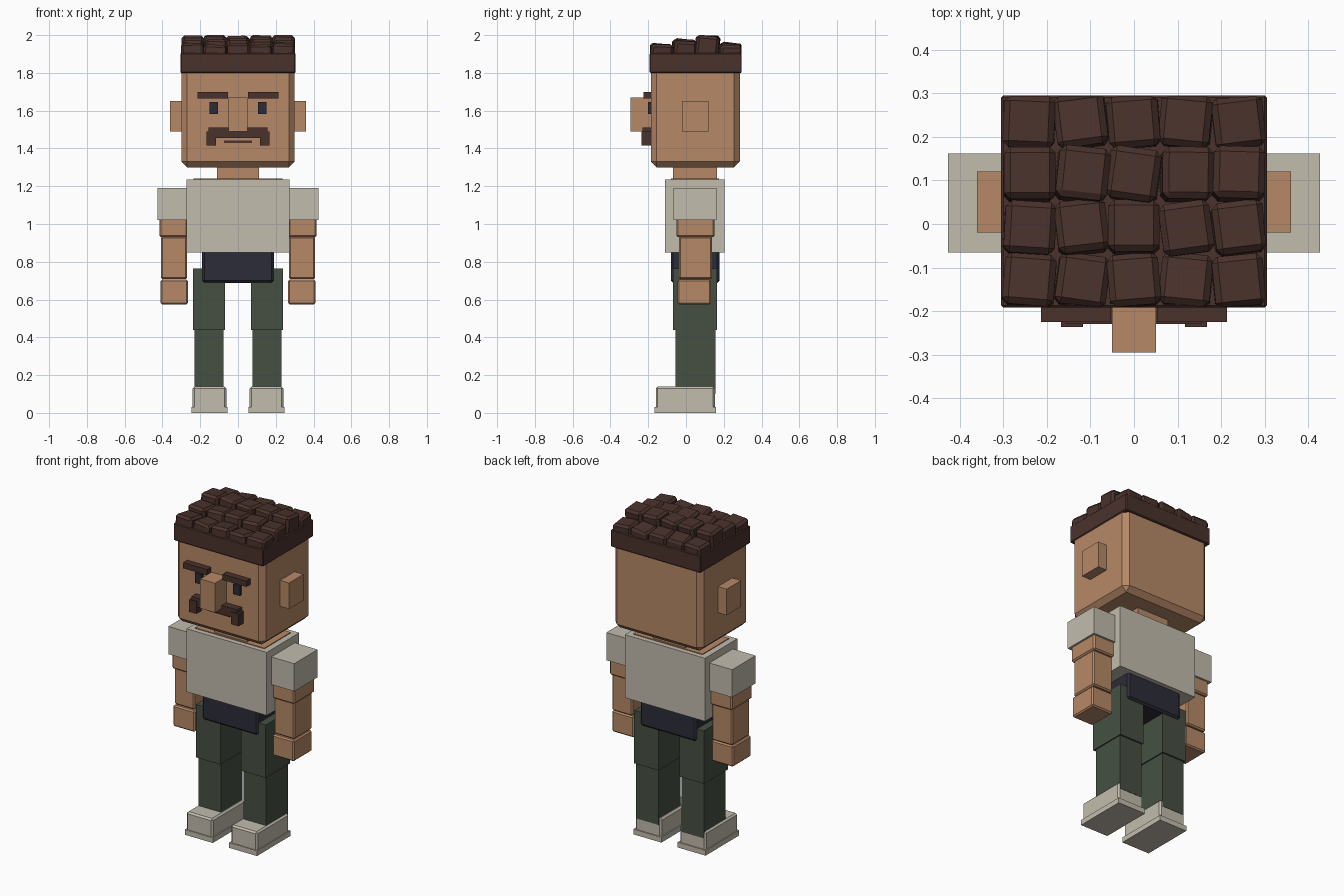
import bpy, bmesh, math, random
from mathutils import Matrix, Vector

cube = bpy.data.objects.get("Cube")
if cube:
    bpy.data.objects.remove(cube, do_unlink=True)
random.seed(4)


def material(name, r, g, b):
    col = [(c / 255 / 12.92) if c < 11 else ((c / 255 + 0.055) / 1.055) ** 2.4 for c in (r, g, b)] + [1]
    m = bpy.data.materials.new(name)
    m.use_nodes = True
    m.diffuse_color = col
    m.node_tree.nodes["Principled BSDF"].inputs["Base Color"].default_value = col
    return m


skin = material("skin", 183, 137, 103)
cloth = material("off_white", 194, 188, 174)
brown = material("dark_brown", 74, 50, 44)
green = material("dark_green", 70, 80, 67)
navy = material("navy", 44, 44, 56)


def finish(name, mat, bm):
    me = bpy.data.meshes.new(name)
    bm.to_mesh(me)
    bm.free()
    me.materials.append(mat)
    ob = bpy.data.objects.new(name, me)
    bpy.context.collection.objects.link(ob)
    return ob


def add_box(bm, x, y, z, bevel=0.0, turn=None):
    """Add a box spanning the ranges x, y, z, optionally chamfered and turned."""
    size = [b - a for a, b in (x, y, z)]
    centre = Vector([(a + b) / 2 for a, b in (x, y, z)])
    part = bmesh.new()
    bmesh.ops.create_cube(part, size=1)
    bmesh.ops.scale(part, vec=size, verts=part.verts)
    if bevel:
        bmesh.ops.bevel(part, geom=part.edges[:], offset=bevel, segments=1,
                        affect='EDGES', profile=0.5)
    mat = Matrix.Translation(centre) @ (turn or Matrix())
    bmesh.ops.transform(part, matrix=mat, verts=part.verts)
    tmp = bpy.data.meshes.new("tmp")
    part.to_mesh(tmp)
    part.free()
    bm.from_mesh(tmp)
    bpy.data.meshes.remove(tmp)


def box(name, mat, x, y, z, bevel=0.0):
    bm = bmesh.new()
    add_box(bm, x, y, z, bevel)
    return finish(name, mat, bm)


def pair(name, mat, x, y, z, bevel=0.0):
    """The same box on the left (+x) and the right."""
    box("left_" + name, mat, x, y, z, bevel)
    box("right_" + name, mat, (-x[1], -x[0]), y, z, bevel)


# Head and face
box("head", skin, (-0.3, 0.3), (-0.185, 0.285), (1.3, 1.83), 0.03)
box("nose", skin, (-0.05, 0.05), (-0.295, -0.17), (1.49, 1.67))
pair("ear", skin, (0.28, 0.36), (-0.02, 0.12), (1.49, 1.65))
pair("eye", navy, (0.106, 0.152), (-0.2, -0.17), (1.583, 1.645))
pair("eyebrow", brown, (0.053, 0.214), (-0.225, -0.17), (1.665, 1.7))
box("mouth", brown, (-0.075, 0.075), (-0.19, -0.18), (1.428, 1.442))
bm = bmesh.new()
add_box(bm, (-0.165, 0.165), (-0.225, -0.17), (1.455, 1.49))
for s in (-1, 1):
    add_box(bm, sorted((s * 0.05, s * 0.155)), (-0.23, -0.17), (1.455, 1.51))
    add_box(bm, sorted((s * 0.117, s * 0.168)), (-0.236, -0.17), (1.415, 1.49))
finish("moustache", brown, bm)

# Hair: a solid band topped by rows of jumbled blocks
box("hair_band", brown, (-0.305, 0.305), (-0.192, 0.295), (1.8, 1.905), 0.005)
bm = bmesh.new()
row_tops = (1.955, 1.98, 2.0, 1.96)
for row, top in enumerate(row_tops):
    y = -0.132 + row * 0.122
    for col in range(5):
        x = (col - 2) * 0.12
        turn = (Matrix.Rotation(math.radians(random.uniform(-9, 9)), 4, 'Z')
                @ Matrix.Rotation(math.radians(random.uniform(-8, 0)), 4, 'X')
                @ Matrix.Rotation(math.radians(random.uniform(-4, 4)), 4, 'Y'))
        add_box(bm, (x - 0.059, x + 0.059), (y - 0.06, y + 0.06),
                (1.84, top - random.uniform(0, 0.012)), 0.014, turn)
for v in bm.verts:
    v.co.x = max(-0.303, min(0.303, v.co.x))
    v.co.y = max(-0.19, min(0.293, v.co.y))
    v.co.z = max(1.82, min(2.0, v.co.z))
finish("hair_blocks", brown, bm)

# Torso
box("neck", skin, (-0.11, 0.11), (-0.07, 0.165), (1.2, 1.32))
box("chest", skin, (-0.235, 0.235), (-0.08, 0.175), (0.9, 1.24))
box("shirt", cloth, (-0.272, 0.272), (-0.11, 0.205), (0.848, 1.235))
box("pelvis", navy, (-0.19, 0.19), (-0.08, 0.177), (0.688, 0.9), 0.012)

# Arms
pair("sleeve", cloth, (0.26, 0.427), (-0.065, 0.162), (1.02, 1.19))
pair("upper_arm", skin, (0.268, 0.415), (-0.05, 0.15), (0.93, 1.1), 0.008)
pair("forearm", skin, (0.27, 0.408), (-0.037, 0.137), (0.708, 0.935), 0.008)
pair("hand", skin, (0.264, 0.411), (-0.045, 0.132), (0.575, 0.705), 0.008)

# Legs and shoes
pair("thigh", green, (0.07, 0.237), (-0.07, 0.165), (0.44, 0.765))
pair("shin", green, (0.077, 0.23), (-0.055, 0.155), (0.1, 0.442))
pair("shoe", cloth, (0.062, 0.24), (-0.16, 0.153), (0.01, 0.14), 0.01)
pair("sole", cloth, (0.055, 0.245), (-0.166, 0.16), (0.0, 0.032))
